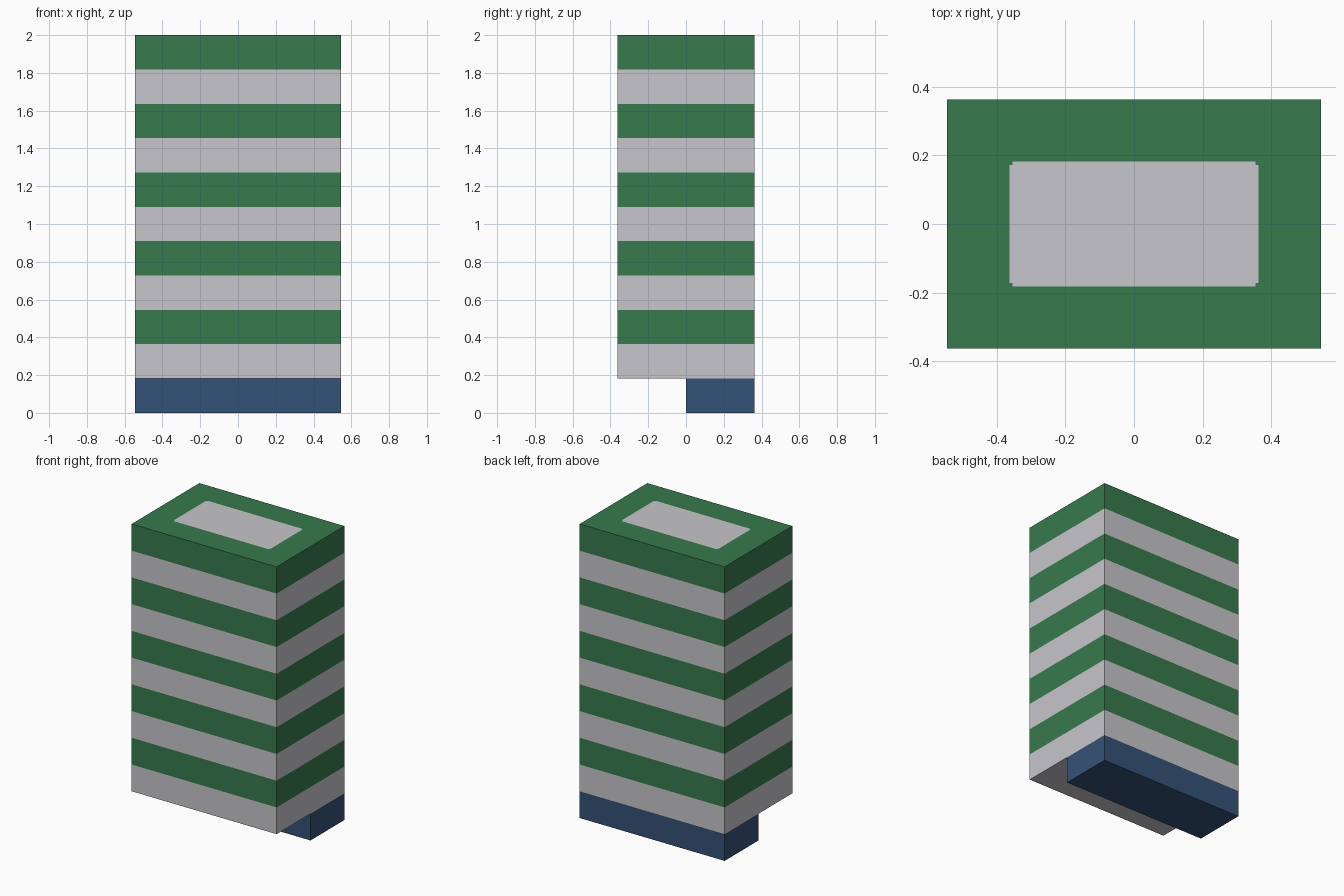
import bpy, bmesh
from mathutils import Matrix, Vector

if "Cube" in bpy.data.objects:
    bpy.data.objects.remove(bpy.data.objects["Cube"])

U = 2 / 11            # one band height; the whole model is laid out on this module
NOTCH = U / 20        # tiny step in the corners of the top panel


def material(name, rgb):
    def linear(c):
        c /= 255
        return c / 12.92 if c <= 0.04045 else ((c + 0.055) / 1.055) ** 2.4
    mat = bpy.data.materials.new(name)
    mat.diffuse_color = (*[linear(c) for c in rgb], 1)
    mat.use_nodes = True
    mat.node_tree.nodes["Principled BSDF"].inputs["Base Color"].default_value = mat.diffuse_color
    return mat


def box(lo, hi):
    lo, hi = Vector(lo), Vector(hi)
    bm = bmesh.new()
    bmesh.ops.create_cube(bm, size=1, matrix=Matrix.Translation((lo + hi) / 2)
                          @ Matrix.Diagonal((*(hi - lo), 1)))
    return bm


def finish(bm, name, mats):
    mesh = bpy.data.meshes.new(name)
    bm.to_mesh(mesh)
    bm.free()
    for m in mats:
        mesh.materials.append(m)
    bpy.context.collection.objects.link(bpy.data.objects.new(name, mesh))


def cut(bm, faces, co, normal):
    geom = {g for f in faces for g in [f, *f.edges, *f.verts]}
    bmesh.ops.bisect_plane(bm, geom=list(geom), plane_co=co, plane_no=normal)


green = material("green", (55, 122, 77))
grey = material("light grey", (199, 198, 203))
blue = material("dark blue", (53, 82, 120))

# Base block under the back half
finish(box((-3 * U, 0, 0), (3 * U, 2 * U, U)), "base_block", [blue])

# Striped tower: ten bands cut into one box
bm = box((-3 * U, -2 * U, U), (3 * U, 2 * U, 11 * U))
for level in range(2, 11):
    cut(bm, bm.faces[:], (0, 0, level * U), (0, 0, 1))

# Top panel outline, with its stepped corners, cut into the top face only
for axis, half in ((0, 2 * U), (1, U)):
    normal = Vector((axis == 0, axis == 1, 0))
    for d in (half, half - NOTCH, -half, NOTCH - half):
        cut(bm, [f for f in bm.faces if f.normal.z > 0.9], normal * d, normal)

# Bands alternate by height; the top is green around a grey panel
for f in bm.faces:
    c = f.calc_center_median()
    if f.normal.z > 0.9:
        x, y = 2 * U - abs(c.x), U - abs(c.y)
        f.material_index = 0 if min(x, y) > 0 and max(x, y) > NOTCH else 1
    elif f.normal.z > -0.9:
        z = (min(v.co.z for v in f.verts) + max(v.co.z for v in f.verts)) / 2
        f.material_index = (int(z / U) + 1) % 2
finish(bm, "striped_tower", [grey, green])
